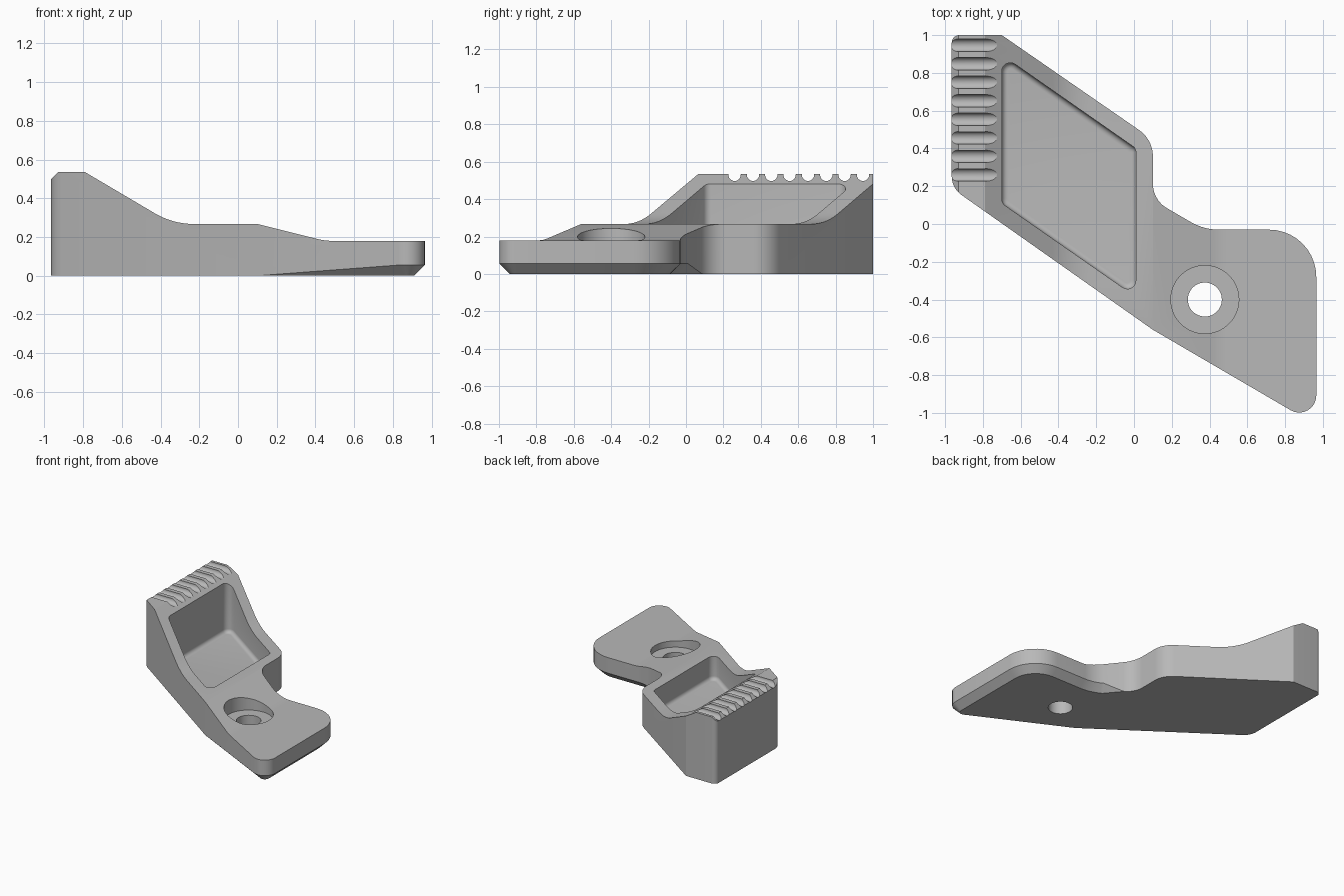
import bpy, bmesh, math
from mathutils import Vector

cube = bpy.data.objects.get("Cube")
if cube:
    bpy.data.objects.remove(cube, do_unlink=True)

grey = bpy.data.materials.new("plain_grey")
grey.use_nodes = True
COLOUR = (0.48, 0.48, 0.48, 1)
grey.diffuse_color = COLOUR
grey.node_tree.nodes["Principled BSDF"].inputs["Base Color"].default_value = COLOUR


def rounded(corners, steps=10):
    """Turn (x, y, radius) corners into a closed outline with filleted corners."""
    out = []
    for i, (x, y, r) in enumerate(corners):
        p = Vector((x, y))
        if r == 0:
            out.append(p)
            continue
        a = (Vector(corners[i - 1][:2]) - p).normalized()
        b = (Vector(corners[(i + 1) % len(corners)][:2]) - p).normalized()
        half = a.angle(b) / 2
        centre = p + (a + b).normalized() * (r / math.sin(half))
        t = r / math.tan(half)
        start, end = p + a * t - centre, p + b * t - centre
        sweep = math.pi - 2 * half
        for k in range(steps + 1):
            f = k / steps
            v = start * math.sin((1 - f) * sweep) + end * math.sin(f * sweep)
            out.append(centre + v / math.sin(sweep))
    return out


def inset(pts, amounts):
    """Move each outline point inward (counter-clockwise outline)."""
    out = []
    for i, p in enumerate(pts):
        d1 = (p - pts[i - 1]).normalized()
        d2 = (pts[(i + 1) % len(pts)] - p).normalized()
        n1, n2 = Vector((-d1.y, d1.x)), Vector((-d2.y, d2.x))
        out.append(p + (n1 + n2) * (amounts[i] / (1 + n1.dot(n2))))
    return out


def loft(name, rings):
    """Skin a stack of rings of 3D points and cap both ends."""
    bm = bmesh.new()
    loops = [[bm.verts.new(p) for p in ring] for ring in rings]
    for low, high in zip(loops, loops[1:]):
        for i in range(len(low)):
            bm.faces.new((low[i - 1], low[i], high[i], high[i - 1]))
    bm.faces.new(loops[0])
    bm.faces.new(loops[-1])
    bmesh.ops.remove_doubles(bm, verts=bm.verts, dist=1e-5)
    bmesh.ops.recalc_face_normals(bm, faces=bm.faces)
    mesh = bpy.data.meshes.new(name)
    bm.to_mesh(mesh)
    bm.free()
    mesh.materials.append(grey)
    ob = bpy.data.objects.new(name, mesh)
    bpy.context.collection.objects.link(ob)
    return ob


def boolean(target, cutter, operation="DIFFERENCE"):
    cutter.hide_render = True
    bpy.context.view_layer.objects.active = target
    mod = target.modifiers.new("cut", "BOOLEAN")
    mod.operation, mod.solver, mod.object = operation, "EXACT", cutter
    bpy.ops.object.modifier_apply(modifier=mod.name)
    bpy.data.objects.remove(cutter, do_unlink=True)


def rod(name, radius, start, end, sides=48):
    """Cylinder between two points, along x or z."""
    along_x = start[0] != end[0]
    rings = []
    for c in (start, end):
        ring = []
        for k in range(sides):
            a = math.tau * k / sides
            u, v = radius * math.cos(a), radius * math.sin(a)
            ring.append(Vector(c) + Vector((0, u, v) if along_x else (u, v, 0)))
        rings.append(ring)
    return loft(name, rings)


# Plan outline of the bracket
plan = rounded([
    (-0.965, 0.19, 0.12), (0.1, -0.56, 0), (0.965, -1.065, 0.09),
    (0.965, -0.03, 0.25), (0.37, -0.03, 0.3), (0.1, 0.127, 0.15),
    (0.1, 0.447, 0.17), (-0.7, 1, 0), (-0.965, 1, 0.04)])


# Bottom chamfer, fading out towards the tall end
def chamfer(p):
    f = (p.x - 0.1) / 0.72 if p.y < -0.5 else (p.x - 0.17) / 0.12
    return 0.055 * min(max(f, 0), 1)


sizes = [chamfer(p) for p in plan]
body = loft("clamp_body", [
    [(p.x, p.y, 0) for p in inset(plan, sizes)],
    [(p.x, p.y, s) for p, s in zip(plan, sizes)],
    [(p.x, p.y, 0.7) for p in plan]])

# Stepped side profile trims the top
profile = rounded([
    (-1.1, -0.1, 0), (1.1, -0.1, 0), (1.1, 0.18, 0), (0.45, 0.18, 0.3),
    (0.1, 0.267, 0), (-0.336, 0.267, 0.4), (-0.79, 0.535, 0),
    (-0.93, 0.535, 0), (-1.1, 0.365, 0)])
boolean(body, loft("profile_trim", [[(p.x, y, p.y) for p in profile]
                                    for y in (-1.2, 1.2)]), "INTERSECT")

# Pocket with a rounded floor edge
pocket = rounded([(-0.7, 0.11, 0.045), (0.01, -0.385, 0.045),
                  (0.01, 0.4, 0.04), (-0.7, 0.895, 0.045)], 6)
FLOOR, R = 0.08, 0.03
rings = []
for k in range(7):
    a = math.pi / 2 * k / 6
    shrunk = inset(pocket, [R * (1 - math.sin(a))] * len(pocket))
    rings.append([(p.x, p.y, FLOOR + R * (1 - math.cos(a))) for p in shrunk])
rings.append([(p.x, p.y, 0.8) for p in pocket])
boolean(body, loft("pocket_cutter", rings))

# Counterbored bolt hole
boolean(body, rod("counterbore_cutter", 0.18, (0.375, -0.4, 0.13), (0.375, -0.4, 0.6), 64))
boolean(body, rod("bolt_hole_cutter", 0.09, (0.375, -0.4, -0.2), (0.375, -0.4, 0.5)))

# Grip grooves across the raised end
for i in range(8):
    y = 0.26 + i * 0.098
    boolean(body, rod("groove_cutter", 0.033, (-1.1, y, 0.53), (-0.6, y, 0.53), 24))

# Smooth rounded areas, keep edges crisp
bpy.ops.object.select_all(action="DESELECT")
body.select_set(True)
bpy.context.view_layer.objects.active = body
bpy.ops.object.shade_smooth_by_angle(angle=math.radians(25))
